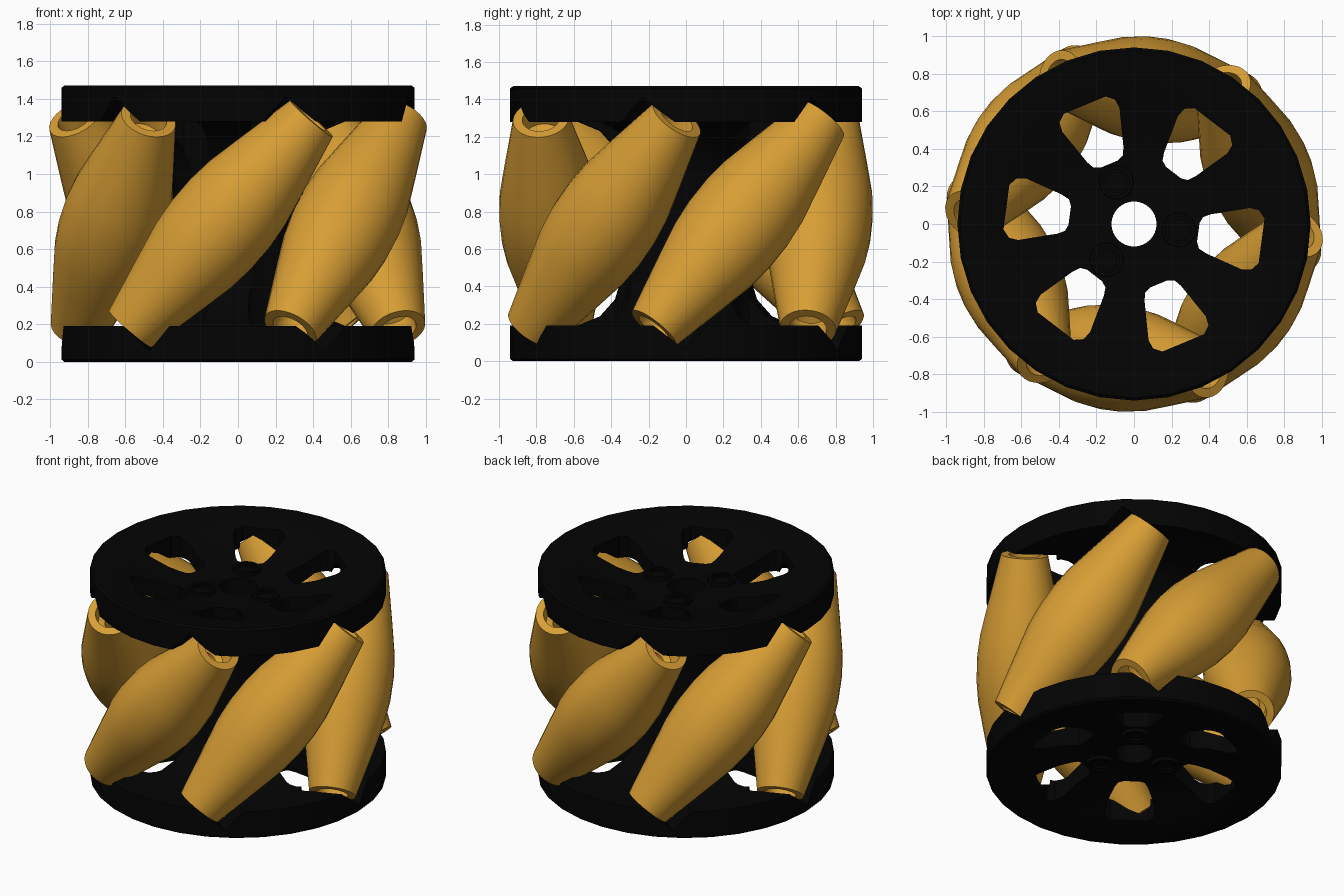
import bpy, bmesh
from math import radians, sin, cos, pi
from mathutils import Matrix

if "Cube" in bpy.data.objects:
    bpy.data.objects.remove(bpy.data.objects["Cube"])

MID = 0.735            # half height of the wheel
TILT = radians(41)     # roller axis lean
PHASE = -7.5           # angle of the first window


def material(name, rgb):
    m = bpy.data.materials.new(name)
    m.diffuse_color = (*rgb, 1)
    m.use_nodes = True
    m.node_tree.nodes["Principled BSDF"].inputs["Base Color"].default_value = m.diffuse_color
    return m


BLACK = material("black_plastic", (0.001, 0.001, 0.001))
AMBER = material("amber_rubber", (0.68, 0.34, 0.035))


def make(name, bm, mat=None, matrix=None, smooth=None):
    bmesh.ops.recalc_face_normals(bm, faces=bm.faces)
    me = bpy.data.meshes.new(name)
    bm.to_mesh(me)
    bm.free()
    ob = bpy.data.objects.new(name, me)
    bpy.context.collection.objects.link(ob)
    if matrix:
        ob.matrix_world = matrix
    if mat:
        me.materials.append(mat)
    if smooth:
        shade(ob, smooth)
    return ob


def shade(ob, angle):
    bpy.ops.object.select_all(action='DESELECT')
    ob.select_set(True)
    bpy.context.view_layer.objects.active = ob
    bpy.ops.object.shade_smooth_by_angle(angle=radians(angle))


def lathe(profile, sides):
    """Revolve a closed (radius, z) loop about z."""
    bm = bmesh.new()
    rings = [[bm.verts.new((r * cos(2 * pi * i / sides), r * sin(2 * pi * i / sides), z))
              for r, z in profile] for i in range(sides)]
    n = len(profile)
    for i in range(sides):
        a, b = rings[i], rings[(i + 1) % sides]
        for j in range(n):
            k = (j + 1) % n
            bm.faces.new((a[j], b[j], b[k], a[k]))
    return bm


def slot(r, depth, outward, inward):
    """Cylinder stretched along x into a rounded slot."""
    bm = bmesh.new()
    bmesh.ops.create_cone(bm, cap_ends=True, segments=24, radius1=r, radius2=r, depth=depth)
    for v in bm.verts:
        if v.co.x > 0.001:
            v.co.x += outward
        elif v.co.x < -0.001:
            v.co.x -= inward
    return bm


def cut(target, cutter):
    mod = target.modifiers.new("cut", 'BOOLEAN')
    mod.operation = 'DIFFERENCE'
    mod.solver = 'EXACT'
    mod.object = cutter
    bpy.context.view_layer.objects.active = target
    bpy.ops.object.modifier_apply(modifier=mod.name)
    bpy.data.objects.remove(cutter)


def spin(deg):
    return Matrix.Rotation(radians(deg), 4, 'Z')


def roller_matrix(i):
    return spin(22.7 + 60 * i) @ Matrix.Translation((0.72, 0, MID)) @ Matrix.Rotation(-TILT, 4, 'X')


# Hub frame: two dished discs with thick rims, joined by a flared core with an axle bore
half = [(0.12, 0.135), (0.36, 0.13), (0.50, 0.105), (0.66, 0.05), (0.78, 0.01),
        (0.925, 0.0), (0.94, 0.012), (0.94, 0.19),
        (0.58, 0.19), (0.46, 0.24), (0.38, 0.33), (0.35, 0.43)]
profile = half + [(r, 2 * MID - z) for r, z in reversed(half)]
frame = make("hub_frame", lathe(profile, 32), BLACK)

# Six rounded wedge windows through the frame
side = [(0.345, 0.05), (0.36, 0.085), (0.40, 0.105), (0.60, 0.165),
        (0.65, 0.16), (0.685, 0.12)]
outline = side + [(x, -y) for x, y in reversed(side)]
for i in range(6):
    bm = bmesh.new()
    face = bm.faces.new([bm.verts.new((x, y, -0.2)) for x, y in outline])
    ext = bmesh.ops.extrude_face_region(bm, geom=[face])
    bmesh.ops.translate(bm, vec=(0, 0, 2), verts=[v for v in ext['geom']
                                                if isinstance(v, bmesh.types.BMVert)])
    cut(frame, make("window_cutter", bm, matrix=spin(PHASE + 60 * i)))

# Slots, open through the rim, where the roller ends sink into the discs
for i in range(6):
    cut(frame, make("pocket_cutter", slot(0.17, 1.5, 0.4, 0.04), matrix=roller_matrix(i)))
shade(frame, 30)

# Ringed screw bosses standing in both dishes
boss = [(0.03, -0.03), (0.055, -0.03), (0.055, 0.01), (0.07, 0.01),
        (0.07, 0.02), (0.09, 0.02), (0.095, -0.05), (0.03, -0.05)]
for i in range(3):
    for turn, flip, z in ((0, 0, 2 * MID - 0.13), (60, pi, 0.13)):
        make("screw_boss", lathe(boss, 16), BLACK, spin(PHASE + turn + 120 * i)
             @ Matrix.Translation((0.24, 0, z)) @ Matrix.Rotation(flip, 4, 'X'), 30)

# Six barrel rollers with recessed ends
barrel = [(0.06, 0.60), (0.10, 0.62), (0.10, 0.742), (0.15, 0.742),
          (0.222, 0.42), (0.265, 0.22), (0.28, 0.08)]
roller_profile = barrel + [(r, -z) for r, z in reversed(barrel)]
for i in range(6):
    make("roller", lathe(roller_profile, 28), AMBER, roller_matrix(i), 30)
